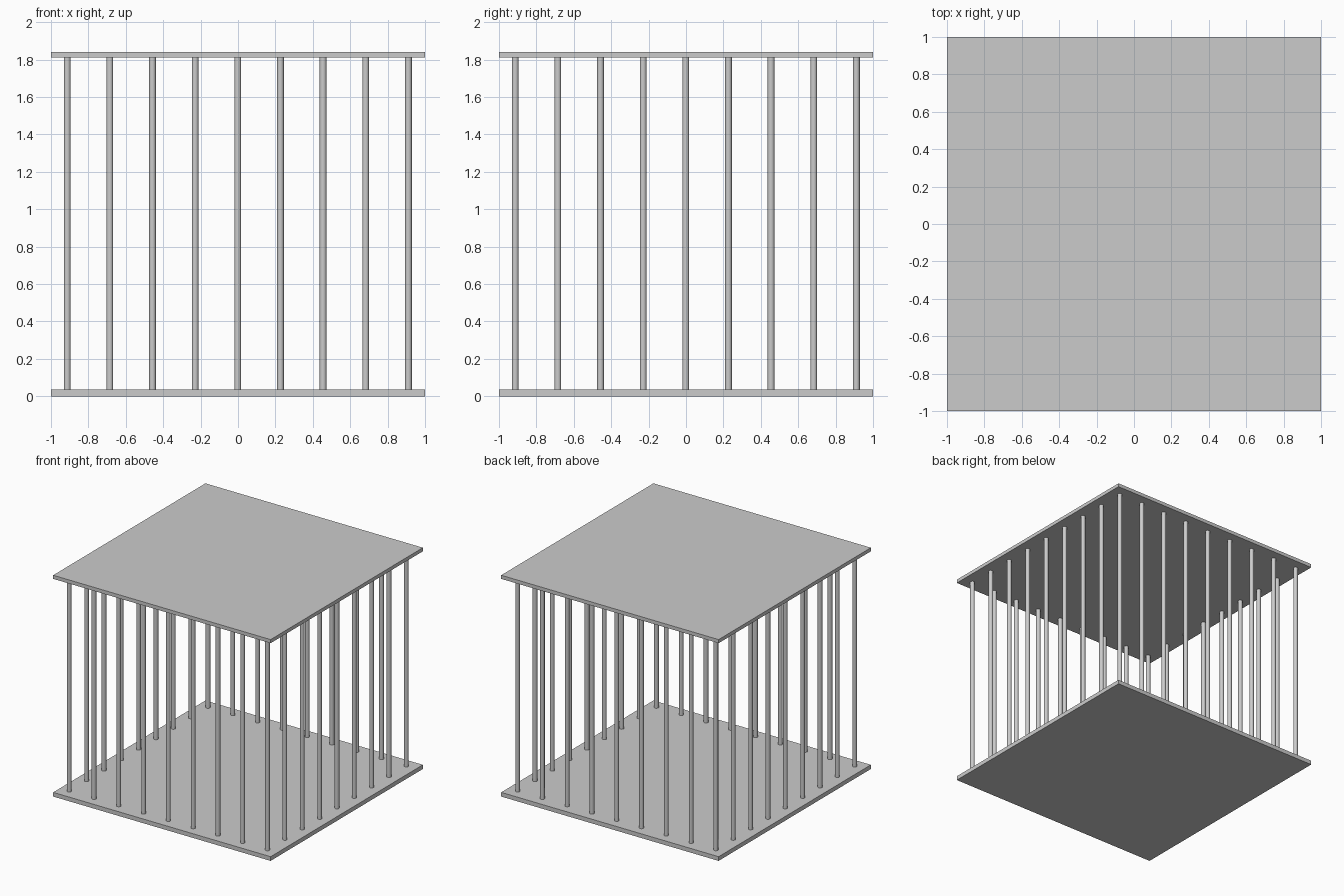
import bpy

if "Cube" in bpy.data.objects:
    bpy.data.objects.remove(bpy.data.objects["Cube"])

grey = bpy.data.materials.new("light grey")
grey.diffuse_color = (0.6, 0.6, 0.6, 1)
grey.use_nodes = True
grey.node_tree.nodes["Principled BSDF"].inputs["Base Color"].default_value = grey.diffuse_color


def finish(obj, name):
    obj.name = name
    obj.data.materials.append(grey)


# floor and roof plates
def plate(name, z0, z1):
    bpy.ops.mesh.primitive_cube_add(size=1, location=(0, 0, (z0 + z1) / 2))
    obj = bpy.context.object
    obj.scale = (2, 2, z1 - z0)
    bpy.ops.object.transform_apply(location=False, rotation=False, scale=True)
    finish(obj, name)


plate("floor_plate", 0, 0.035)
plate("roof_plate", 1.81, 1.84)


# round bars along all four sides, sharing the corner bars
def bar(x, y):
    bpy.ops.mesh.primitive_cylinder_add(vertices=16, radius=0.018, depth=1.79,
                                        location=(x, y, 0.9225))
    bpy.ops.object.shade_smooth_by_angle()
    finish(bpy.context.object, "bar")


N = 9
for i in range(N):
    for j in range(N):
        if i in (0, N - 1) or j in (0, N - 1):
            bar(-0.913 + i * 0.228, -0.913 + j * 0.228)
